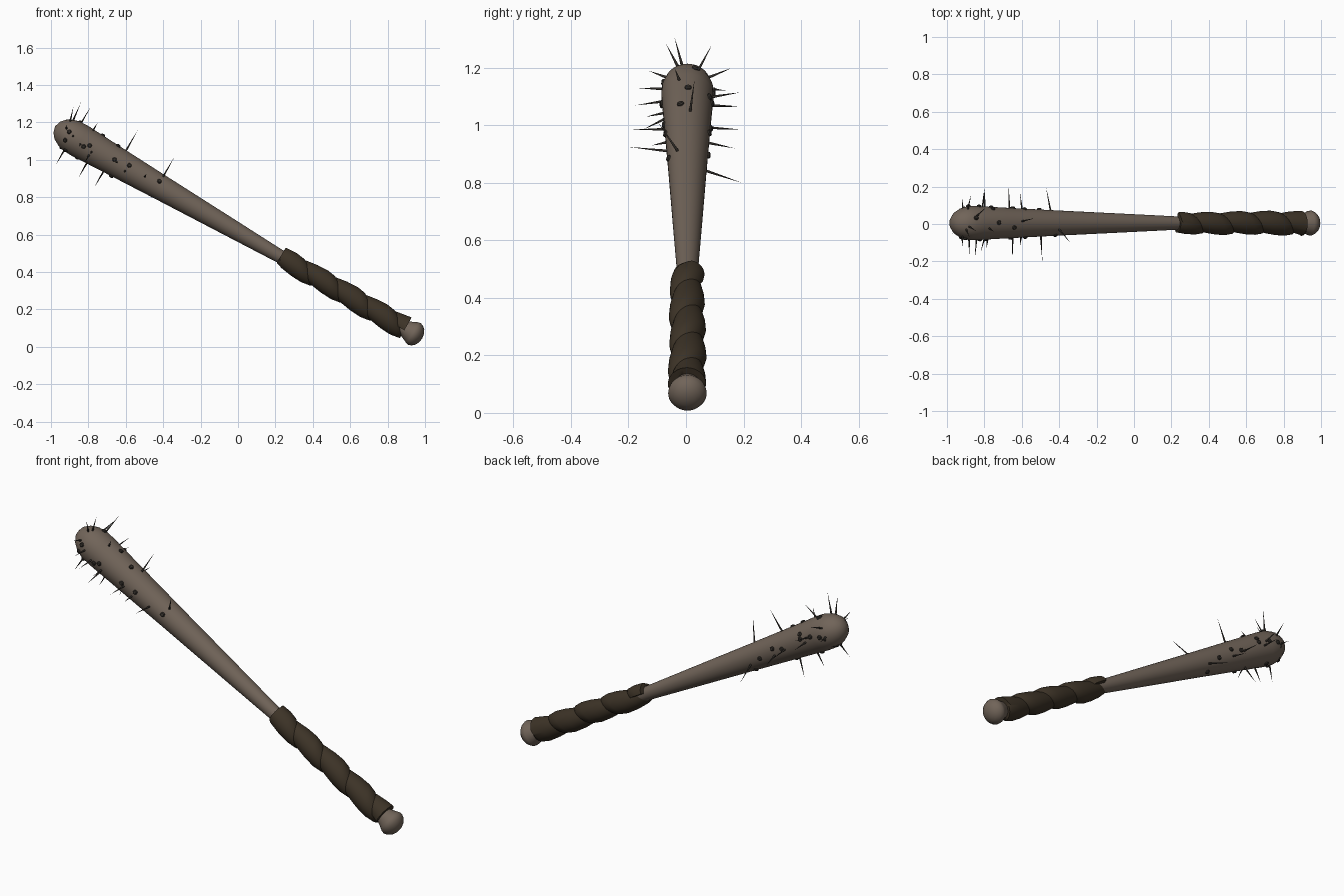
import bpy, bmesh, math
from mathutils import Vector, Matrix

if "Cube" in bpy.data.objects:
    bpy.data.objects.remove(bpy.data.objects["Cube"])

# Bat axis: local z runs from the knob end up to the tip
ORIGIN = Vector((0.985, 0.005, 0.045))
ROT = Matrix.Rotation(math.radians(-60), 4, 'Y')
PLACE = Matrix.Translation(ORIGIN) @ ROT
AXIS = (ROT @ Vector((0, 0, 1))).normalized()


def material(name, rgb):
    m = bpy.data.materials.new(name)
    m.diffuse_color = (*rgb, 1)
    m.use_nodes = True
    m.node_tree.nodes["Principled BSDF"].inputs["Base Color"].default_value = m.diffuse_color
    return m


WOOD = material("weathered wood", (0.165, 0.128, 0.100))
LEATHER = material("dark leather", (0.046, 0.033, 0.020))
IRON = material("dark iron", (0.035, 0.030, 0.025))


def finish(bm, name, mat, matrix, angle=40):
    bmesh.ops.recalc_face_normals(bm, faces=bm.faces)
    me = bpy.data.meshes.new(name)
    bm.to_mesh(me)
    bm.free()
    me.transform(matrix)
    me.materials.append(mat)
    ob = bpy.data.objects.new(name, me)
    bpy.context.collection.objects.link(ob)
    bpy.ops.object.select_all(action='DESELECT')
    ob.select_set(True)
    bpy.context.view_layer.objects.active = ob
    bpy.ops.object.shade_smooth_by_angle(angle=math.radians(angle))
    return ob


def lathe(bm, profile, sides, matrix=Matrix()):
    """Revolve (height, radius) points around local z; zero radius makes a pole."""
    rings = []
    for h, r in profile:
        if r == 0:
            rings.append([bm.verts.new(matrix @ Vector((0, 0, h)))])
        else:
            rings.append([bm.verts.new(matrix @ Vector((
                r * math.cos(2 * math.pi * i / sides),
                r * math.sin(2 * math.pi * i / sides), h))) for i in range(sides)])
    for a, b in zip(rings, rings[1:]):
        for i in range(sides):
            j = (i + 1) % sides
            face = [a[i % len(a)], a[j % len(a)], b[j % len(b)], b[i % len(b)]]
            bm.faces.new(list(dict.fromkeys(face)))


# Wooden bat with knob and rounded head
BAT = [(0, 0), (0.004, 0.025), (0.014, 0.046), (0.03, 0.060), (0.046, 0.067),
       (0.06, 0.065), (0.085, 0.053), (0.11, 0.043), (0.15, 0.036), (0.5, 0.033),
       (0.88, 0.036), (1.2, 0.050), (1.6, 0.067), (1.95, 0.083), (2.11, 0.091),
       (2.16, 0.090), (2.20, 0.080), (2.235, 0.060), (2.258, 0.033), (2.267, 0)]
bm = bmesh.new()
lathe(bm, BAT, 40)
finish(bm, "bat", WOOD, PLACE, 60)


def bat_radius(t):
    for (t0, r0), (t1, r1) in zip(BAT, BAT[1:]):
        if t0 <= t <= t1:
            return r0 + (r1 - r0) * (t - t0) / (t1 - t0)
    return 0.03


# Overlapping leather strip wound round the grip
PITCH, START, END = 0.185, 0.105, 0.875
SECTION = [(-0.125, 0.040), (-0.105, 0.056), (-0.06, 0.063), (0.0, 0.060),
           (0.06, 0.051), (0.11, 0.040), (0.0, 0.030)]
bm = bmesh.new()
steps = 190
rings = []
for i in range(steps + 1):
    c = START - 0.03 + (END - START + 0.06) * i / steps
    phi = 2 * math.pi * c / PITCH + 2.0
    swell = 1.08 - 0.12 * i / steps + 0.03 * math.sin(phi * 1.37)
    ring = []
    for s, r in SECTION:
        t = min(max(c + s, START), END)
        r *= swell
        ring.append(bm.verts.new((r * math.cos(phi), r * math.sin(phi), t)))
    rings.append(ring)
n = len(SECTION)
for a, b in zip(rings, rings[1:]):
    for k in range(n):
        bm.faces.new((a[k], a[(k + 1) % n], b[(k + 1) % n], b[k]))
bm.faces.new(rings[0])
bm.faces.new(rings[-1])
finish(bm, "grip_wrap", LEATHER, PLACE, 40)

# Nails driven through the head: each is given by its pointed tip
TIPS = [(-.49, -.20, .925), (-.34, -.10, 1.015), (-.65, -.19, .985), (-.61, -.12, .93),
        (-.535, .03, 1.16), (-.77, .06, .85), (-.47, .195, .80), (-.61, .17, .92),
        (-.67, .195, .985), (-.80, .195, 1.065), (-.87, .16, 1.20), (-.80, .19, 1.115),
        (-.84, -.04, 1.307), (-.88, -.07, 1.285), (-.79, .09, 1.28), (-.92, -.13, 1.19),
        (-.88, -.17, 1.13), (-.85, -.175, 1.07), (-.79, -.14, 1.03), (-.82, -.15, .985),
        (-.85, 0, .91), (-.97, -.05, .98), (-.92, .14, 1.12), (-.75, -.04, 1.20)]
bm = bmesh.new()
for tip in TIPS:
    tip = Vector(tip)
    t = min((tip - ORIGIN).dot(AXIS), 2.19)
    foot = ORIGIN + AXIS * t
    d = tip - foot
    back = -bat_radius(t)
    frame = Matrix.Translation(foot) @ d.to_track_quat('Z', 'Y').to_matrix().to_4x4()
    lathe(bm, [(back - 0.008, 0), (back - 0.008, 0.008), (back - 0.004, 0.012),
               (back + 0.003, 0.012), (back + 0.004, 0.005), (-back, 0.005),
               (d.length, 0)], 10, frame)
finish(bm, "nails", IRON, Matrix(), 40)
